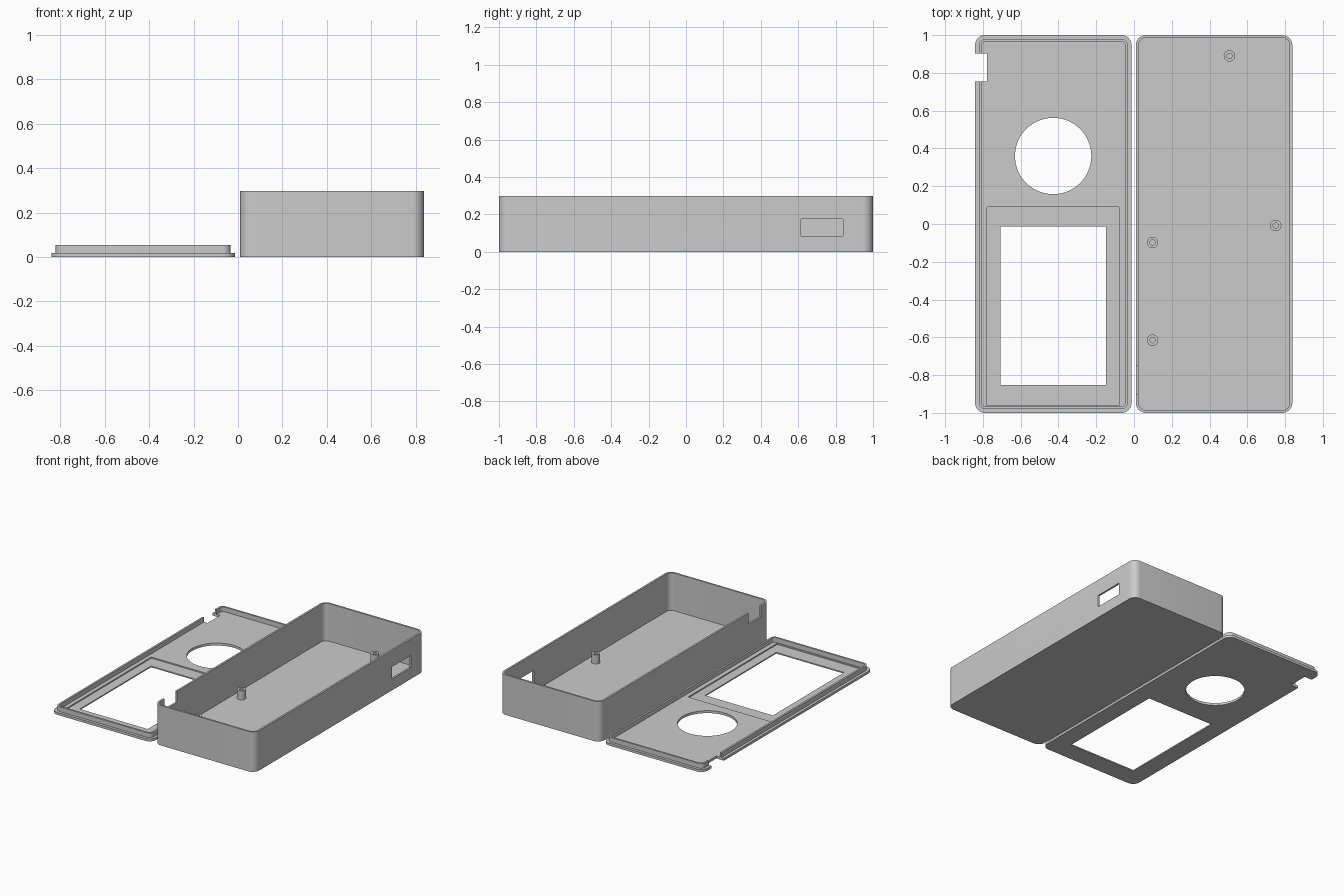
import bpy, bmesh, math

if "Cube" in bpy.data.objects:
    bpy.data.objects.remove(bpy.data.objects["Cube"])

grey = bpy.data.materials.new("light grey plastic")
grey.diffuse_color = (0.6, 0.6, 0.6, 1)
grey.use_nodes = True
grey.node_tree.nodes["Principled BSDF"].inputs["Base Color"].default_value = grey.diffuse_color


def prism(name, outline, z0, z1):
    """Extrude a closed 2D outline from z0 to z1."""
    bm = bmesh.new()
    face = bm.faces.new([bm.verts.new((x, y, z0)) for x, y in outline])
    top = bmesh.ops.extrude_face_region(bm, geom=[face])["geom"]
    bmesh.ops.translate(bm, vec=(0, 0, z1 - z0),
                        verts=[v for v in top if isinstance(v, bmesh.types.BMVert)])
    bmesh.ops.recalc_face_normals(bm, faces=bm.faces)
    mesh = bpy.data.meshes.new(name)
    bm.to_mesh(mesh)
    bm.free()
    mesh.materials.append(grey)
    obj = bpy.data.objects.new(name, mesh)
    bpy.context.collection.objects.link(obj)
    return obj


def rect(x0, x1, y0, y1, r=0.0, seg=10):
    """Rectangle outline, with rounded corners when r > 0."""
    if r == 0:
        return [(x0, y0), (x1, y0), (x1, y1), (x0, y1)]
    corners = [(x1 - r, y1 - r), (x0 + r, y1 - r), (x0 + r, y0 + r), (x1 - r, y0 + r)]
    return [(cx + r * math.cos((q + i / seg) * math.pi / 2),
             cy + r * math.sin((q + i / seg) * math.pi / 2))
            for q, (cx, cy) in enumerate(corners) for i in range(seg + 1)]


def circle(cx, cy, r, n):
    return [(cx + r * math.cos(2 * math.pi * i / n),
             cy + r * math.sin(2 * math.pi * i / n)) for i in range(n)]


def combine(obj, other, operation):
    """Apply a boolean and remove the second object."""
    bpy.context.view_layer.objects.active = obj
    mod = obj.modifiers.new(operation, "BOOLEAN")
    mod.operation, mod.object, mod.solver = operation, other, "EXACT"
    bpy.ops.object.modifier_apply(modifier=mod.name)
    bpy.data.objects.remove(other)


def cut(obj, outline, z0, z1):
    combine(obj, prism("cutter", outline, z0, z1), "DIFFERENCE")


def smooth(obj):
    bpy.ops.object.select_all(action="DESELECT")
    obj.select_set(True)
    bpy.context.view_layer.objects.active = obj
    bpy.ops.object.shade_smooth_by_angle(angle=math.radians(30))


# Open case: hollow shell, side port and cable notch in the rim
case = prism("case", rect(0.01, 0.838, -1, 1, 0.053), 0, 0.298)
cut(case, rect(0.024, 0.824, -0.986, 0.986, 0.039), 0.018, 0.4)
cut(case, rect(0.8, 0.9, 0.615, 0.84), 0.085, 0.175)
cut(case, rect(-0.02, 0.05, -0.9, -0.752), 0.215, 0.4)
smooth(case)

# Hollow screw posts on the case floor
for x, y in [(0.505, 0.89), (0.75, -0.008), (0.098, -0.098), (0.098, -0.615)]:
    post = prism("screw_post", circle(x, y, 0.03, 32), 0.016, 0.085)
    cut(post, circle(x, y, 0.014, 24), 0.022, 0.2)
    smooth(post)

# Lid: plate with a raised lip
lid = prism("lid", rect(-0.841, -0.013, -1, 1, 0.053), 0, 0.018)
lip = prism("lip", rect(-0.821, -0.033, -0.98, 0.98, 0.035), 0.01, 0.053)
combine(lid, lip, "UNION")
cut(lid, rect(-0.807, -0.047, -0.966, 0.966, 0.022), 0.018, 0.2)

# Lid openings: screen recess, screen window, dial hole, cable slot
cut(lid, rect(-0.778, -0.08, -0.96, 0.09), 0.009, 0.1)
cut(lid, rect(-0.708, -0.148, -0.852, -0.014), -0.1, 0.1)
cut(lid, circle(-0.428, 0.36, 0.202, 72), -0.1, 0.1)
cut(lid, rect(-0.9, -0.778, 0.754, 0.902), -0.1, 0.1)
smooth(lid)
